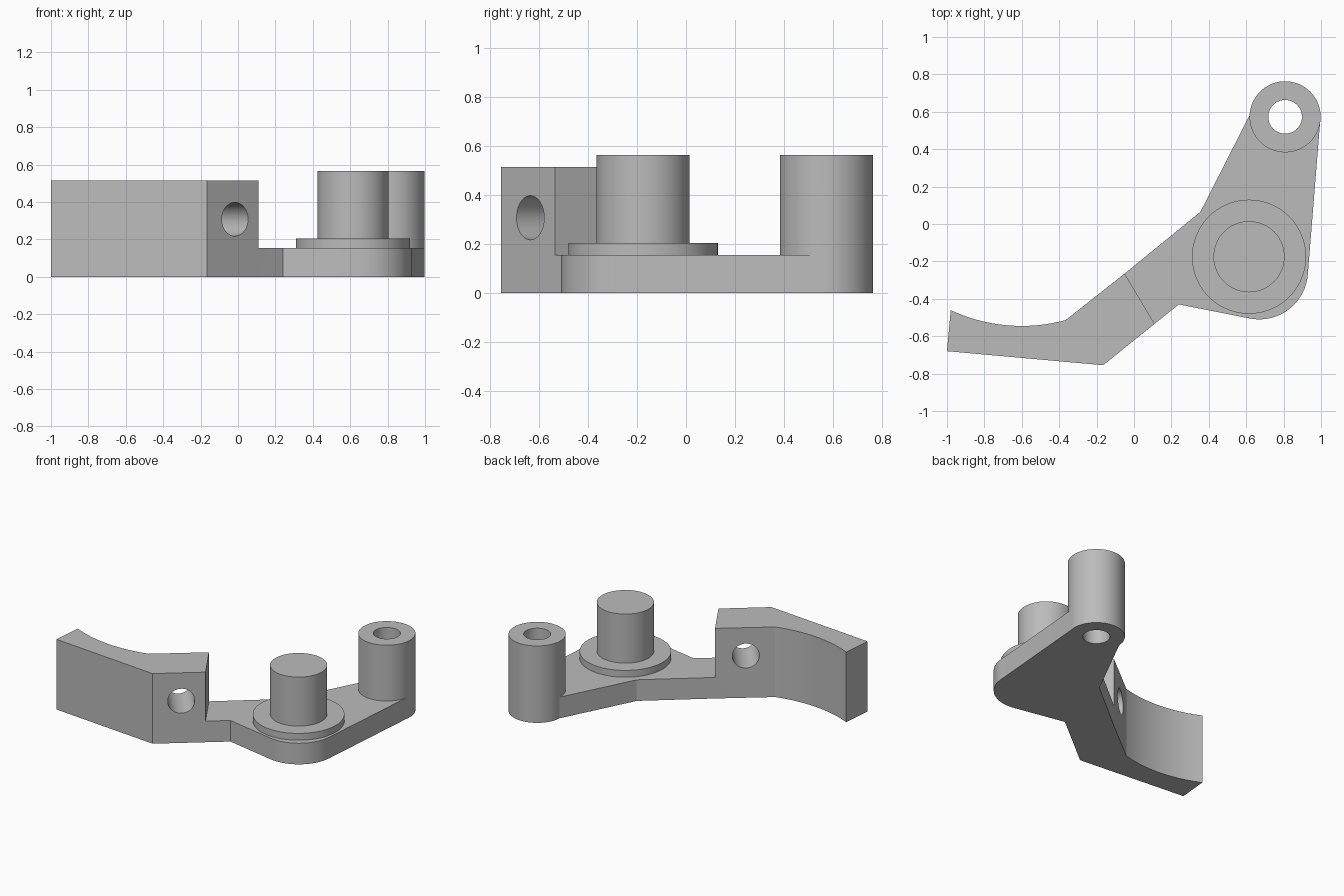
import bpy, bmesh, math
from mathutils import Matrix, Vector

cube = bpy.data.objects.get("Cube")
if cube:
    bpy.data.objects.remove(cube, do_unlink=True)

grey = bpy.data.materials.new("plain grey")
grey.use_nodes = True
grey.diffuse_color = (0.5, 0.5, 0.5, 1)
grey.node_tree.nodes["Principled BSDF"].inputs["Base Color"].default_value = (0.5, 0.5, 0.5, 1)


def finish(name, bm):
    bmesh.ops.recalc_face_normals(bm, faces=bm.faces)
    mesh = bpy.data.meshes.new(name)
    bm.to_mesh(mesh)
    bm.free()
    mesh.materials.append(grey)
    obj = bpy.data.objects.new(name, mesh)
    bpy.context.collection.objects.link(obj)
    return obj


def prism(name, outline, height):
    """Extrude a plan outline up from the ground."""
    bm = bmesh.new()
    face = bm.faces.new([bm.verts.new((x, y, 0)) for x, y in outline])
    top = bmesh.ops.extrude_face_region(bm, geom=[face])["geom"]
    verts = [g for g in top if isinstance(g, bmesh.types.BMVert)]
    bmesh.ops.translate(bm, verts=verts, vec=(0, 0, height))
    return finish(name, bm)


def cylinder(name, start, end, radius):
    start, end = Vector(start), Vector(end)
    axis = end - start
    turn = axis.to_track_quat("Z", "Y").to_matrix().to_4x4()
    bm = bmesh.new()
    bmesh.ops.create_cone(bm, cap_ends=True, segments=72, radius1=radius, radius2=radius,
                          depth=axis.length,
                          matrix=Matrix.Translation((start + end) / 2) @ turn)
    return finish(name, bm)


def arc(cx, cy, r, start, end, steps):
    angles = [math.radians(start + (end - start) * i / steps) for i in range(steps + 1)]
    return [(cx + r * math.cos(a), cy + r * math.sin(a)) for a in angles]


def combine(target, other, operation):
    mod = target.modifiers.new(operation.lower(), "BOOLEAN")
    mod.object, mod.operation, mod.solver = other, operation, "EXACT"
    bpy.context.view_layer.objects.active = target
    bpy.ops.object.modifier_apply(modifier=mod.name)
    bpy.data.objects.remove(other, do_unlink=True)


PLATE_TOP, BLOCK_TOP, FLANGE_TOP, POST_TOP = 0.155, 0.515, 0.205, 0.565
split = [(-0.05, -0.265), (0.11, -0.534)]   # step between block and plate
pin, boss = (0.615, -0.175), (0.808, 0.573)

# Low lever plate with a rounded corner, ending under the boss
plate = prism("lever_bracket", split + [(0.24, -0.43)]
              + arc(0.67, -0.25, 0.26, 259, 355.2, 24)
              + [(0.996, 0.557), boss, (0.622, 0.59), (0.355, 0.065)], PLATE_TOP)

# Tall bent arm with a hollow curved back
arm = prism("arm", [(-1, -0.68), (-0.165, -0.755)] + split[::-1]
            + arc(-0.6, 0.35, 0.895, 285.2, 244.9, 28), BLOCK_TOP)
combine(plate, arm, "UNION")

# Boss, flange and pin
for name, (x, y), bottom, top, radius in (
        ("boss", boss, 0, POST_TOP, 0.19),
        ("flange", pin, 0.1, FLANGE_TOP, 0.305),
        ("pin", pin, 0.12, POST_TOP, 0.19)):
    combine(plate, cylinder(name, (x, y, bottom), (x, y, top), radius), "UNION")

# Bore down the boss and cross hole through the arm
combine(plate, cylinder("bore", (*boss, -0.1), (*boss, 0.7), 0.09), "DIFFERENCE")
across = Vector((-0.626, 0.78, 0))
mouth = Vector((-0.015, -0.637, 0.308))
combine(plate, cylinder("cross_hole", mouth - across * 0.2, mouth + across * 0.6, 0.09), "DIFFERENCE")

# Smooth round walls, crisp edges
bpy.ops.object.select_all(action="DESELECT")
plate.select_set(True)
bpy.context.view_layer.objects.active = plate
bpy.ops.object.shade_smooth_by_angle(angle=math.radians(20))
